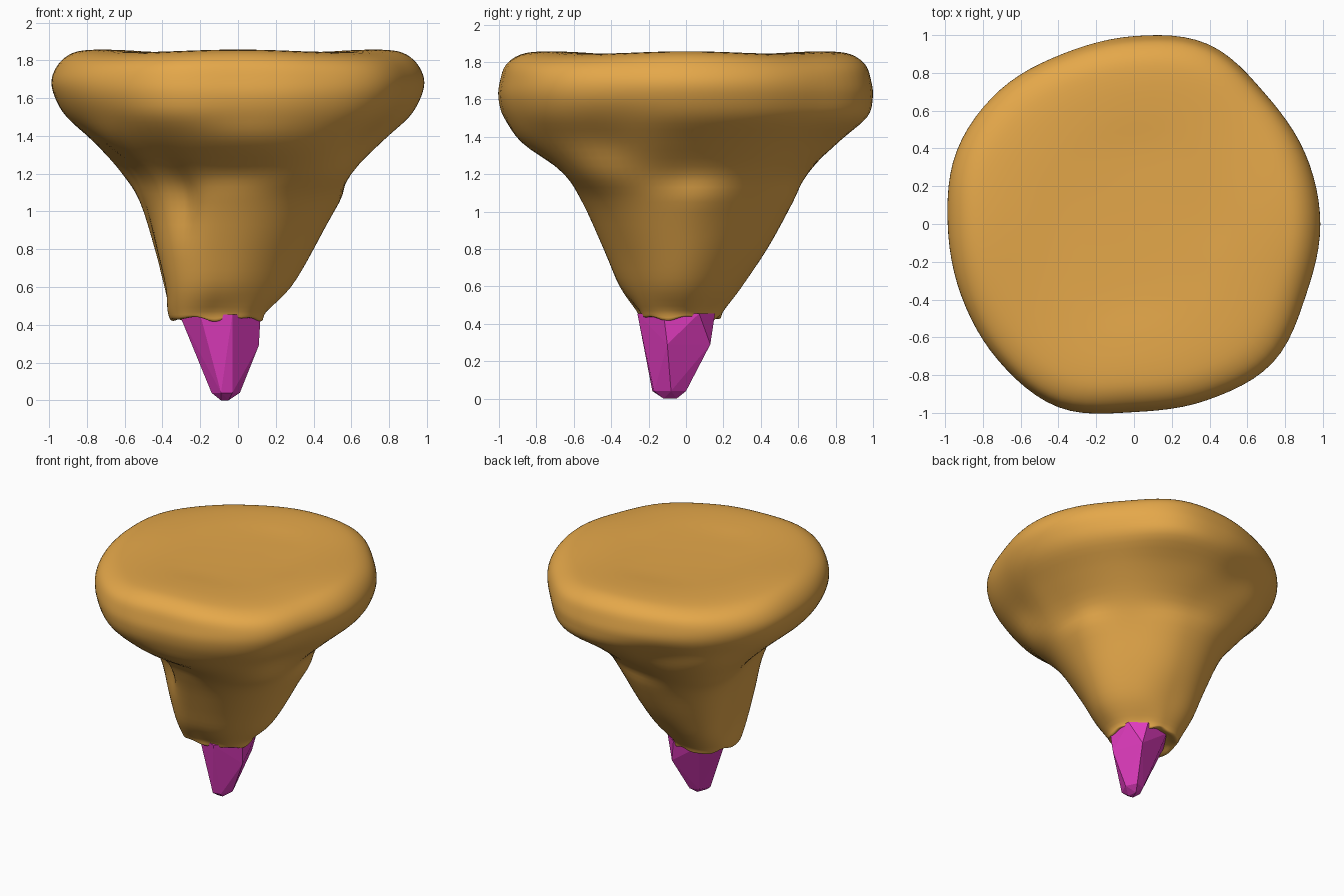
import bpy, bmesh, math

if "Cube" in bpy.data.objects:
    bpy.data.objects.remove(bpy.data.objects["Cube"])

def material(name, col):
    m = bpy.data.materials.new(name)
    m.diffuse_color = (*col, 1)
    m.use_nodes = True
    m.node_tree.nodes["Principled BSDF"].inputs["Base Color"].default_value = m.diffuse_color
    return m

def add_object(name, bm, mat):
    bmesh.ops.recalc_face_normals(bm, faces=bm.faces)
    me = bpy.data.meshes.new(name)
    bm.to_mesh(me)
    bm.free()
    me.materials.append(mat)
    ob = bpy.data.objects.new(name, me)
    bpy.context.collection.objects.link(ob)
    return ob

def catmull(p0, p1, p2, p3, t):
    return 0.5 * (2*p1 + (p2-p0)*t + (2*p0-5*p1+4*p2-p3)*t*t + (3*p1-p0-3*p2+p3)*t**3)

def periodic(vals, ang):
    n = len(vals)
    f = ang / (2*math.pi) * n
    i = int(f)
    return catmull(*(vals[(i+k) % n] for k in (-1, 0, 1, 2)), f - i)

def spline(pts, steps):
    pts = [pts[0]] + pts + [pts[-1]]
    out = []
    for i in range(1, len(pts)-2):
        for s in range(steps):
            out.append([catmull(*(pts[i+k][c] for k in (-1, 0, 1, 2)), s/steps) for c in range(len(pts[0]))])
    return out + [list(pts[-1])]

# rim outline: radius every 22.5 degrees from +x
RIM = [.99, .985, .985, 1.035, 1.0, .985, 1.01, 1.02, .99, .995, 1.025, 1.055, 1.0, 1.015, 1.045, .99]
# tapering body: height, axis centre, extents every 45 degrees
ROWS = [
    (.47, -.11, -.03, [.15, .12, .20, .32, .37, .39, .25, .20]),
    (.60, -.07, -.03, [.28, .24, .29, .41, .38, .44, .35, .29]),
    (.80, -.04, -.01, [.40, .36, .43, .50, .43, .49, .44, .40]),
    (1.05, -.01, 0, [.525, .49, .565, .62, .50, .55, .555, .56]),
    (1.20, 0, 0, [.58, .59, .63, .75, .57, .64, .66, .72]),
    (1.37, 0, 0, [.76, .77, .83, .89, .76, .86, .88, .87]),
]
# soft dents and bulges: angle, height, depth, angular width, height width
DENTS = [(110, 1.42, -.06, 18, .13), (238, 1.1, -.06, 10, .2), (268, 1.22, -.02, 20, .08),
         (328, 1.37, -.05, 14, .13), (10, 1.1, .02, 18, .12), (200, 1.3, -.03, 14, .12)]

def profile(a):
    d = (math.cos(a), math.sin(a))
    pts = []
    for z, cx, cy, ext in ROWS:
        pts.append((periodic(ext, a) - cx*d[0] - cy*d[1], z, cx, cy))
    r0, z0, cx, cy = pts[0]
    lip = .43 + .009*math.sin(5*a) + .005*math.sin(9*a + 1)
    low = [(0, .46, cx, cy), (r0*.6, .45, cx, cy), (r0*.9, lip, cx, cy)]
    R = periodic(RIM, a)
    s2, diag = math.sin(a)**2, math.sin(2*a)**2
    rim = [(1.5, .915 + .05*s2), (1.61, .98 + .015*s2), (1.7, .995 - .01*s2), (1.785 - .01*diag, .955),
           (1.84 - .02*diag, .88), (1.856 - .016*diag, .77), (1.853 - .008*diag, .6)]
    top = [(R*f, z, 0, 0) for z, f in rim]
    top += [(R*.4, 1.84, 0, 0), (R*.2, 1.836, 0, 0), (0, 1.835, 0, 0)]
    res = []
    for r, z, cx, cy in spline(low + pts + top, 4):
        for da, dz, amt, wa, wz in DENTS:
            diff = (math.degrees(a) - da + 180) % 360 - 180
            r += amt * math.exp(-(diff/wa)**2 - ((z-dz)/wz)**2) * min(1, r*4)
        res.append((cx + r*d[0], cy + r*d[1], z))
    return res

# rock body
N = 96
bm = bmesh.new()
cols = [[bm.verts.new(p) for p in profile(2*math.pi*i/N)] for i in range(N)]
for i in range(N):
    a, b = cols[i], cols[(i+1) % N]
    for j in range(len(a)-1):
        bm.faces.new((a[j], b[j], b[j+1], a[j+1]))
bmesh.ops.remove_doubles(bm, verts=bm.verts, dist=1e-4)
body = add_object("rock_body", bm, material("ochre", (.78, .39, .068)))
for p in body.data.polygons:
    p.use_smooth = True

# faceted crystal tip
bm = bmesh.new()
for z, ring in [
    (.455, [(-.31, -.04), (-.20, -.19), (-.03, -.26), (.12, -.12), (.11, .07), (0, .155), (-.20, .12)]),
    (.29, [(.11, -.10), (.03, .13)]),
    (.04, [(-.14, -.10), (-.09, -.18), (-.03, -.17), (.01, -.08), (-.03, 0), (-.10, -.02)]),
    (0, [(-.09, -.12), (-.05, -.12), (-.06, -.05)]),
]:
    for x, y in ring:
        bm.verts.new((x, y, z))
bmesh.ops.convex_hull(bm, input=bm.verts)
add_object("crystal_tip", bm, material("magenta", (.75, .045, .52)))
